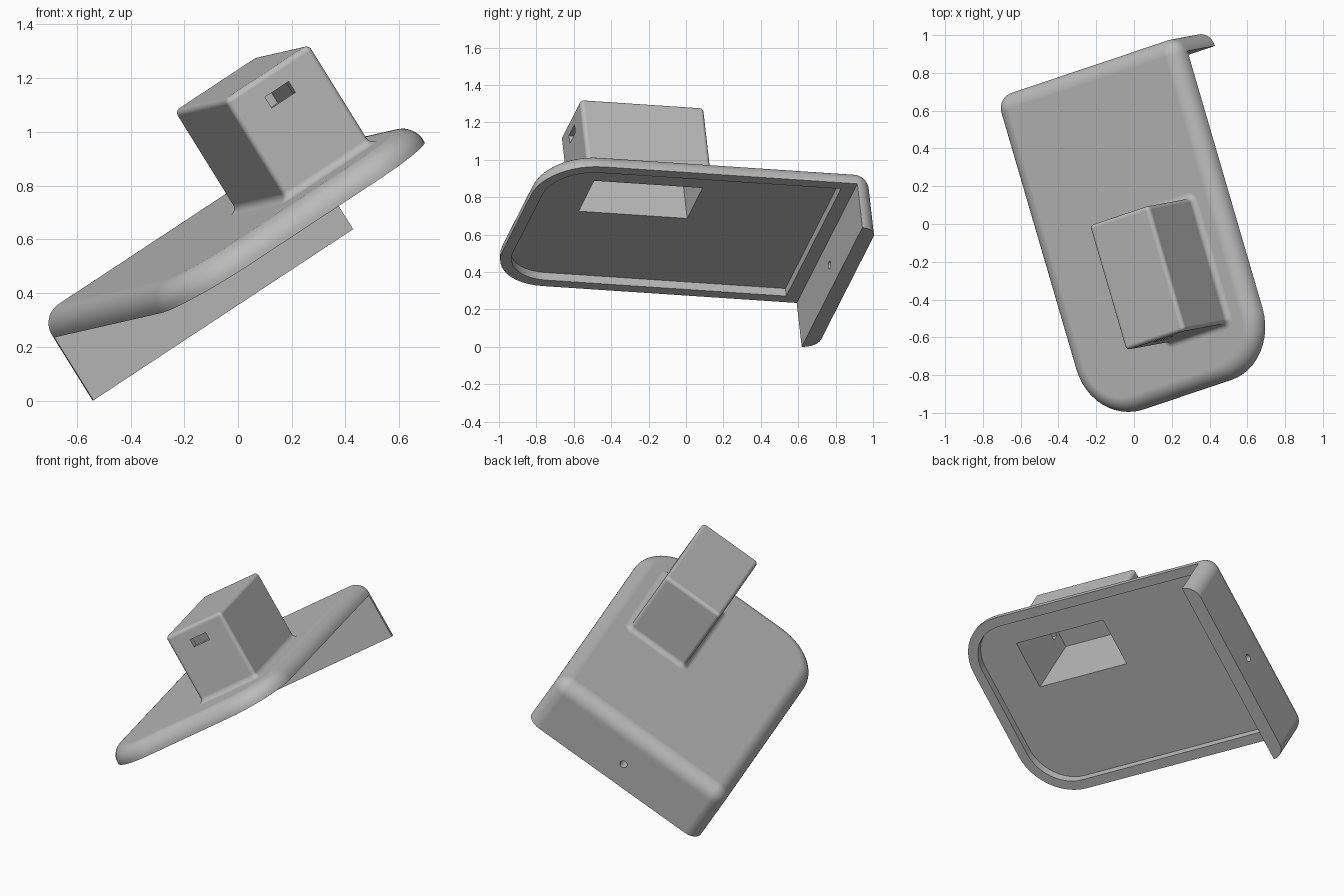
import bpy
import bmesh
from math import sin, cos, pi
from mathutils import Matrix, Vector

cube = bpy.data.objects.get("Cube")
if cube:
    bpy.data.objects.remove(cube, do_unlink=True)

# Tilted frame of the bracket: across, back, up
across = Vector((0.804, 0.27, 0.53)).normalized()
up = across.cross(Vector((-0.277, 0.959, -0.062))).normalized()
back = up.cross(across)
FRAME = Matrix((across, back, up)).transposed().to_4x4()

grey = bpy.data.materials.new("plain grey")
grey.use_nodes = True
grey.diffuse_color = (0.5, 0.5, 0.5, 1)
grey.node_tree.nodes["Principled BSDF"].inputs["Base Color"].default_value = (0.5, 0.5, 0.5, 1)

# Main sizes in the tilted frame
LEFT, RIGHT = -0.265, 0.937
FRONT, INNER_BACK = -0.987, 0.743
FILLET = 0.085
REAR = INNER_BACK + FILLET
CORNER = 0.31
FLANGE_LOW, RIM_LOW = 0.223, 0.5
TOP = RIM_LOW + 0.095
FLOOR = RIM_LOW + 0.048
SEG = 12


def outline(x0, x1, y0, y1, r_front, r_back, inset=0.0):
    """Rounded rectangle, counter-clockwise, shrunk by inset."""
    points = []
    corners = ((x0, y0, 1, 1, r_front), (x1, y0, -1, 1, r_front),
               (x1, y1, -1, -1, r_back), (x0, y1, 1, -1, r_back))
    for k, (x, y, sx, sy, r) in enumerate(corners):
        rad = max(r - inset, 0.0)
        off = inset + rad
        for i in range(SEG + 1):
            t = pi + k * pi / 2 + i * pi / 2 / SEG
            points.append((x + sx * off + rad * cos(t), y + sy * off + rad * sin(t)))
    return points


def loft(name, rings):
    """Skin a closed solid through (outline, height) rings."""
    bm = bmesh.new()
    loops = [[bm.verts.new((x, y, z)) for x, y in pts] for pts, z in rings]
    for a, b in zip(loops, loops[1:]):
        for i in range(len(a)):
            j = (i + 1) % len(a)
            bm.faces.new((a[i], a[j], b[j], b[i]))
    bm.faces.new(loops[0][::-1])
    bm.faces.new(loops[-1])
    bmesh.ops.remove_doubles(bm, verts=bm.verts, dist=1e-5)
    bmesh.ops.recalc_face_normals(bm, faces=bm.faces)
    mesh = bpy.data.meshes.new(name)
    bm.to_mesh(mesh)
    bm.free()
    mesh.materials.append(grey)
    obj = bpy.data.objects.new(name, mesh)
    bpy.context.collection.objects.link(obj)
    obj.matrix_world = FRAME
    return obj


def block(name, x0, x1, y0, y1, z0, z1):
    pts = [(x0, y0), (x1, y0), (x1, y1), (x0, y1)]
    return loft(name, [(pts, z0), (pts, z1)])


def activate(obj):
    bpy.ops.object.select_all(action="DESELECT")
    obj.select_set(True)
    bpy.context.view_layer.objects.active = obj


def cut(obj, cutter):
    cutter.hide_render = True
    mod = obj.modifiers.new("cut", "BOOLEAN")
    mod.operation = "DIFFERENCE"
    mod.solver = "EXACT"
    mod.object = cutter
    activate(obj)
    bpy.ops.object.modifier_apply(modifier=mod.name)


def finish(obj):
    activate(obj)
    bpy.ops.object.shade_smooth_by_angle(angle=pi / 6)
    mod = obj.modifiers.new("even shading", "WEIGHTED_NORMAL")
    mod.keep_sharp = True


# Tray: recessed underside, flat rim and rounded upper edge
rim = 0.06
recess = outline(LEFT + rim, RIGHT - rim, FRONT + rim, INNER_BACK - 0.075, CORNER - rim, 0)
rings = [(recess, FLOOR), (recess, RIM_LOW)]
body = (LEFT, RIGHT, FRONT, REAR, CORNER, FILLET)
rings.append((outline(*body), RIM_LOW))
for i in range(SEG + 1):
    t = i * pi / 2 / SEG
    rings.append((outline(*body, inset=FILLET * (1 - cos(t))), TOP - FILLET + FILLET * sin(t)))
tray = loft("tray", rings)

# Rear flange hanging below the tray
wall = outline(LEFT, RIGHT, INNER_BACK, REAR, 0, FILLET)
flange = loft("rear_flange", [(wall, FLANGE_LOW), (wall, RIM_LOW)])

# Housing with a flared foot and softened top edges
box = (0.375, 0.765, -0.70, -0.01, 0.022, 0.022)
flare, soft, lid = 0.03, 0.022, 1.037
rings = [(outline(*box, inset=-flare), TOP - 0.01)]
for i in range(7):
    t = i * pi / 12
    rings.append((outline(*box, inset=-flare * (1 - sin(t))), TOP + flare * (1 - cos(t))))
for i in range(7):
    t = i * pi / 12
    rings.append((outline(*box, inset=soft * (1 - cos(t))), lid - soft * (1 - sin(t))))
housing = loft("housing", rings)

# Cutters: housing cavity, front slot and screw hole
cavity = block("cavity_cutter", 0.415, 0.722, -0.66, -0.055, 0.4, lid - 0.045)
slot = block("slot_cutter", 0.51, 0.62, -0.8, -0.6, 0.915, 0.963)
ring = [(0.022 * cos(i * pi / 12), 0.022 * sin(i * pi / 12)) for i in range(24)]
drill = loft("drill_cutter", [(ring, -0.2), (ring, 0.2)])
drill.matrix_world = FRAME @ Matrix.Translation((0.336, INNER_BACK, 0.363)) @ Matrix.Rotation(pi / 2, 4, "X")
bpy.context.view_layer.update()

cut(tray, cavity)
cut(housing, cavity)
cut(housing, slot)
cut(flange, drill)
for cutter in (cavity, slot, drill):
    bpy.data.objects.remove(cutter, do_unlink=True)
for part in (tray, flange, housing):
    finish(part)
